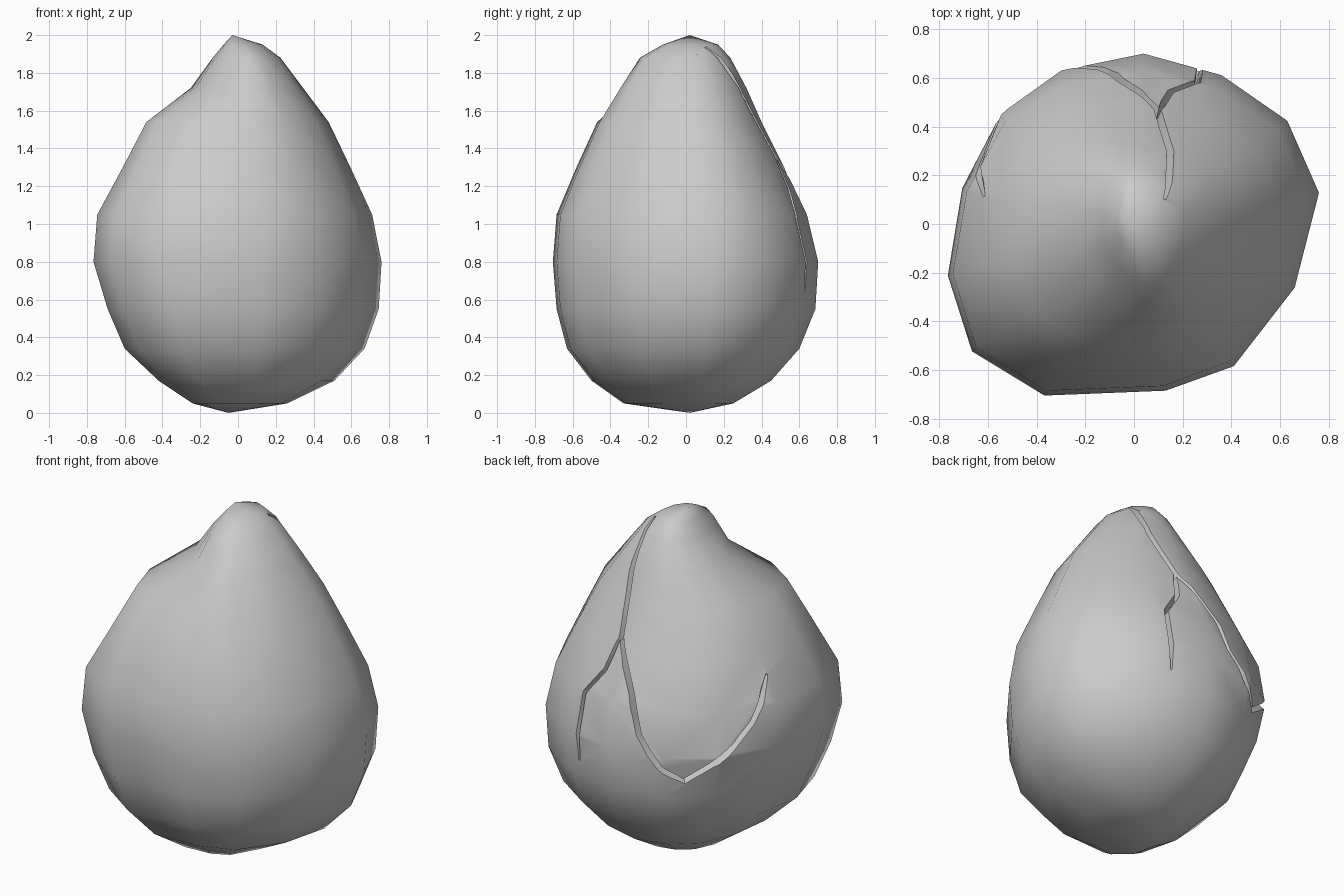
import bpy, bmesh, math
from mathutils import Vector
from mathutils.bvhtree import BVHTree

cube = bpy.data.objects.get("Cube")
if cube:
    bpy.data.objects.remove(cube, do_unlink=True)

# Single shell colour
grey = bpy.data.materials.new("shell grey")
grey.use_nodes = True
colour = (0.6, 0.6, 0.6, 1)
grey.diffuse_color = colour
grey.node_tree.nodes["Principled BSDF"].inputs["Base Color"].default_value = colour


def make_object(name, bm):
    bmesh.ops.recalc_face_normals(bm, faces=bm.faces)
    mesh = bpy.data.meshes.new(name)
    bm.to_mesh(mesh)
    mesh.materials.append(grey)
    obj = bpy.data.objects.new(name, mesh)
    bpy.context.collection.objects.link(obj)
    return obj


def bridge(bm, a, b):
    for i in range(len(a)):
        j = (i + 1) % len(a)
        bm.faces.new((a[i], a[j], b[j], b[i]))


# Irregular outline of the egg at its widest
OUTLINE = [(.04, .71), (.36, .62), (.63, .43), (.76, .13), (.66, -.26), (.41, -.58), (.13, -.68),
           (-.37, -.70), (-.67, -.52), (-.77, -.21), (-.71, .15), (-.55, .46), (-.30, .64)]
# Height, then reach to -x, +x, -y, +y
RINGS = [(.05, .24, .26, .33, .25), (.17, .42, .51, .50, .45), (.34, .60, .67, .63, .60),
         (.55, .69, .745, .685, .685), (.80, .765, .76, .705, .70), (1.05, .745, .71, .685, .64),
         (1.3, .61, .595, .58, .52), (1.54, .485, .48, .47, .40), (1.72, .28, .345, .37, .32),
         (1.88, .15, .225, .26, .235), (1.95, .085, .13, .13, .17)]

# Egg shell, with a hollow on one side of the neck
bm = bmesh.new()
loops = []
for z, left, right, front, back in RINGS:
    loop = []
    for x, y in OUTLINE:
        lean = max(0, -(x + y) / math.hypot(x, y) / math.sqrt(2))
        k = 1 - (.35 * lean ** 4 if z > 1.6 else 0)
        px = x * (right / .76 if x > 0 else left / .77) * k
        py = y * (back / .71 if y > 0 else front / .70) * k
        loop.append(bm.verts.new((px, py, z)))
    loops.append(loop)
for a, b in zip(loops, loops[1:]):
    bridge(bm, a, b)
for loop, tip in ((loops[0], (-.05, .02, 0)), (loops[-1], (-.03, .02, 2))):
    v = bm.verts.new(tip)
    for i in range(len(loop)):
        bm.faces.new((loop[i], loop[(i + 1) % len(loop)], v))
bmesh.ops.recalc_face_normals(bm, faces=bm.faces)
surface = BVHTree.FromBMesh(bm)
egg = make_object("egg_shell", bm)
bm.free()


def crack_cutter(name, path, half_width=.016, depth=.055, lift=.03):
    """Wedge that follows the shell along a jagged path."""
    pts = [Vector(p) for p in path]
    dense = []
    for a, b in zip(pts, pts[1:]):
        dense += [a, (a + b) / 2]
    dense.append(pts[-1])
    hits = [surface.find_nearest(p)[:2] for p in dense]
    bm = bmesh.new()
    rows = []
    last = len(hits) - 1
    for i, (p, n) in enumerate(hits):
        n = (n + Vector((p.x, p.y, (p.z - .8) * .7)).normalized()).normalized()
        along = hits[min(i + 1, last)][0] - hits[max(i - 1, 0)][0]
        side = along.cross(n).normalized()
        taper = .4 if i in (0, last) else 1
        w = half_width * taper * (depth + lift) / depth
        rows.append([bm.verts.new(q) for q in
                     (p + n * lift + side * w, p + n * lift - side * w, p - n * depth)])
    for a, b in zip(rows, rows[1:]):
        bridge(bm, a, b)
    bm.faces.new(rows[0])
    bm.faces.new(rows[-1])
    obj = make_object(name, bm)
    bm.free()
    obj.hide_render = True
    return obj


# Long crack from the tip round the back, and a short side branch
fork = (.1, .48, 1.37)
cracks = [
    crack_cutter("long_crack", [(.12, .1, 1.93), (.15, .31, 1.68), fork, (-.06, .6, 1.11),
                                (-.14, .66, .91), (-.27, .65, .74), (-.41, .6, .65),
                                (-.63, .4, .86), (-.67, .29, .97), (-.64, .12, 1.21)]),
    crack_cutter("branch_crack", [(.1, .47, 1.39), (.15, .54, 1.18), (.26, .58, 1.03),
                                  (.27, .65, .64)], half_width=.013),
]
bpy.context.view_layer.objects.active = egg
for cutter in cracks:
    mod = egg.modifiers.new(cutter.name, 'BOOLEAN')
    mod.operation = 'DIFFERENCE'
    mod.solver = 'EXACT'
    mod.object = cutter
    bpy.ops.object.modifier_apply(modifier=mod.name)
    bpy.data.objects.remove(cutter, do_unlink=True)

# Smooth shell with crisp crack edges
bpy.ops.object.select_all(action='DESELECT')
egg.select_set(True)
bpy.ops.object.shade_smooth_by_angle(angle=math.radians(42))
